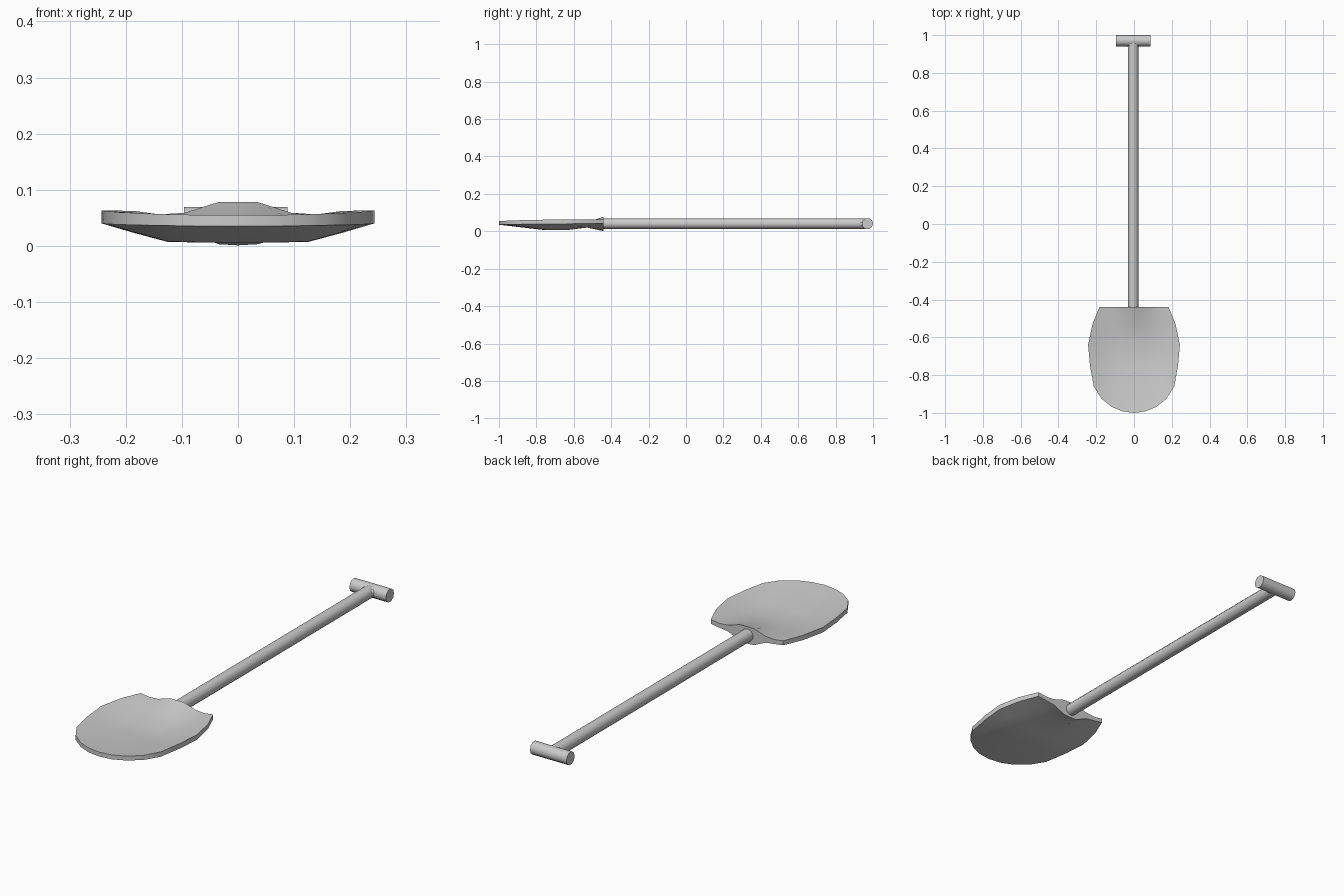
import bpy, bmesh, math

if "Cube" in bpy.data.objects:
    bpy.data.objects.remove(bpy.data.objects["Cube"])

CX, CZ = -0.004, 0.041   # shaft axis

def rod(name, radius, length, loc, rot, sides=10):
    bpy.ops.mesh.primitive_cylinder_add(vertices=sides, radius=radius, depth=length,
                                        location=loc, rotation=rot)
    ob = bpy.context.object
    ob.name = name
    bpy.ops.object.shade_smooth_by_angle(angle=math.radians(40))
    return ob

# shaft, small flare where it meets the grip, and the T grip
lie_y = (math.pi / 2, 0, 0)
rod("shaft", 0.028, 1.42, (CX, 0.25, CZ), lie_y)
bpy.ops.mesh.primitive_cone_add(vertices=10, radius1=0.039, radius2=0.028, depth=0.02,
                                location=(CX, 0.942, CZ), rotation=lie_y)
flare = bpy.context.object
flare.name = "grip_flare"
flare.scale = (1, 0.7, 1)
rod("grip", 0.030, 0.184, (CX, 0.970, CZ), (0, math.pi / 2, 0))

# blade rows from shaft socket to tip: x, y, top z, bottom z (right half, centre outward)
def row(y, xs, tops, bots):
    ys = y if isinstance(y, list) else [y] * len(xs)
    return list(zip(xs, ys, tops, bots))

rows = [
    row(-0.44, [0, .035, .095, .14, .183], [.078, .078, .059, .056, .062], [.001, .003, .030, .036, .042]),
    row(-0.53, [0, .05, .10, .165, .220], [.048, .047, .044, .051, .063], [.020, .020, .021, .028, .041]),
    row(-0.64, [0, .06, .125, .185, .243], [.029, .029, .031, .046, .063], [.006, .006, .007, .023, .040]),
    row(-0.75, [0, .06, .125, .180, .233], [.030, .030, .032, .047, .062], [.006, .006, .008, .023, .039]),
    row([-1.0, -.992, -.968, -.925, -.86], [0, .06, .118, .172, .213],
        [.055, .055, .056, .058, .060], [.035, .035, .036, .037, .038]),
]

bm = bmesh.new()
top, bot = [], []
for r in rows:
    full = [(-x, y, t, b) for x, y, t, b in r[:0:-1]] + r
    top.append([bm.verts.new((x, y, t)) for x, y, t, b in full])
    bot.append([bm.verts.new((x, y, b)) for x, y, t, b in full])
for g in (top, bot):
    for i in range(len(g) - 1):
        for j in range(len(g[0]) - 1):
            bm.faces.new((g[i][j], g[i][j + 1], g[i + 1][j + 1], g[i + 1][j]))

# close the rim between the upper and lower sheets
def rim(g):
    return g[0] + [r[-1] for r in g[1:]] + g[-1][-2::-1] + [r[0] for r in g[-2:0:-1]]
a, b = rim(top), rim(bot)
for i in range(len(a)):
    k = (i + 1) % len(a)
    bm.faces.new((a[i], a[k], b[k], b[i]))
bmesh.ops.recalc_face_normals(bm, faces=bm.faces)
mesh = bpy.data.meshes.new("blade")
bm.to_mesh(mesh)
bm.free()
blade = bpy.data.objects.new("blade", mesh)
bpy.context.collection.objects.link(blade)
bpy.ops.object.select_all(action='DESELECT')
blade.select_set(True)
bpy.context.view_layer.objects.active = blade
bpy.ops.object.shade_smooth_by_angle(angle=math.radians(40))
